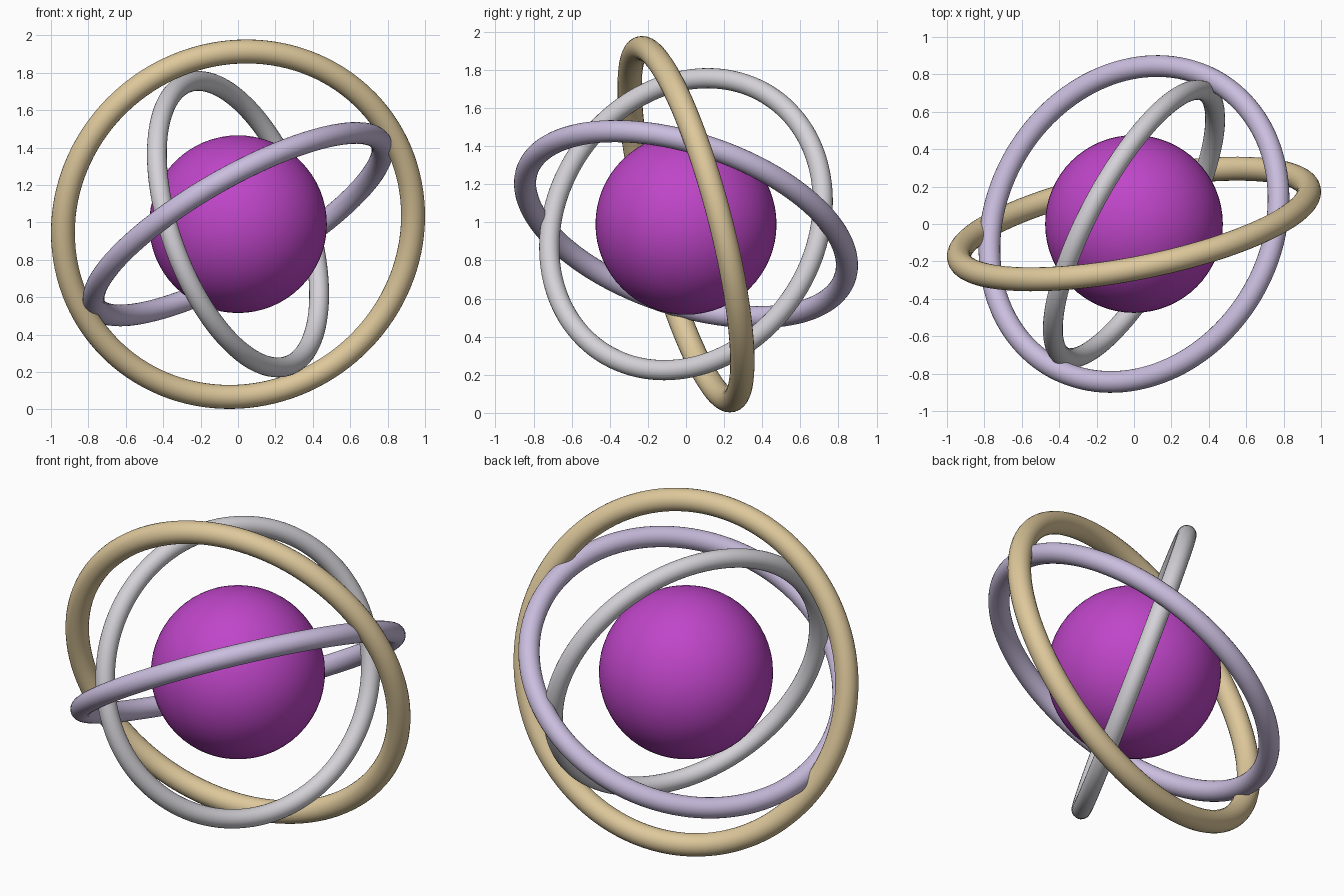
import bpy
from mathutils import Vector

cube = bpy.data.objects.get("Cube")
if cube:
    bpy.data.objects.remove(cube, do_unlink=True)

CENTRE = Vector((0, 0, 0.99))


def material(name, rgb):
    mat = bpy.data.materials.new(name)
    mat.use_nodes = True
    colour = (*rgb, 1)
    mat.diffuse_color = colour
    mat.node_tree.nodes["Principled BSDF"].inputs["Base Color"].default_value = colour
    return mat


def finish(name, mat):
    obj = bpy.context.object
    obj.name = name
    obj.data.materials.append(mat)
    bpy.ops.object.shade_smooth()
    return obj


def ring(name, mat, radius, tube, axis):
    """Torus around the shared centre, its hole facing along axis."""
    turn = Vector(axis).to_track_quat('Z', 'Y').to_euler()
    bpy.ops.mesh.primitive_torus_add(
        major_radius=radius, minor_radius=tube, major_segments=128,
        minor_segments=24, location=CENTRE, rotation=turn)
    return finish(name, mat)


# Core ball
bpy.ops.mesh.primitive_uv_sphere_add(
    radius=0.475, segments=64, ring_count=32, location=CENTRE)
finish("core_sphere", material("purple", (0.52, 0.06, 0.58)))

# Three tilted rings, nested by size
ring("outer_ring", material("pale gold", (0.73, 0.58, 0.33)),
     0.953, 0.064, (-0.188, 0.951, 0.247))
ring("middle_ring", material("lavender", (0.59, 0.51, 0.73)),
     0.88, 0.058, (-0.478, 0.281, 0.832))
ring("inner_ring", material("light grey", (0.66, 0.645, 0.68)),
     0.803, 0.053, (0.841, -0.449, 0.3))
